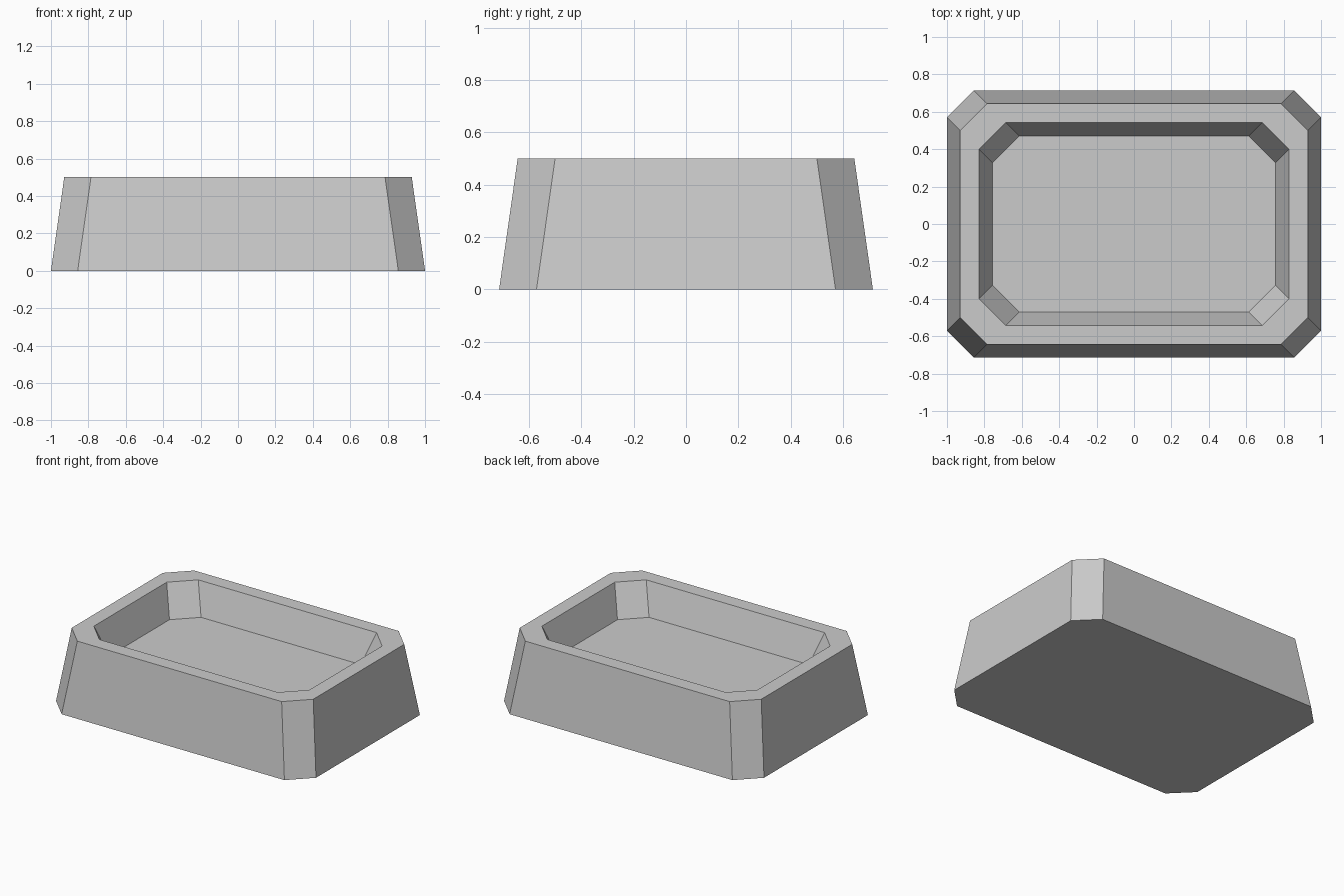
import bpy
import bmesh

cube = bpy.data.objects.get("Cube")
if cube:
    bpy.data.objects.remove(cube, do_unlink=True)

# Plain grey material
grey = bpy.data.materials.new("light_grey")
grey.use_nodes = True
colour = (0.6, 0.6, 0.6, 1)
grey.diffuse_color = colour
grey.node_tree.nodes["Principled BSDF"].inputs["Base Color"].default_value = colour

CUT = 1 / 7  # corner chamfer size


def ring(bm, hx, hy, z):
    """Rectangle with chamfered corners, counter-clockwise."""
    ix, iy = hx - CUT, hy - CUT
    points = [(hx, -iy), (hx, iy), (ix, hy), (-ix, hy),
              (-hx, iy), (-hx, -iy), (-ix, -hy), (ix, -hy)]
    return [bm.verts.new((x, y, z)) for x, y in points]


# Tray: outer base, outer rim, inner rim, sunken floor
bm = bmesh.new()
levels = [(1.0, 0.714, 0), (0.929, 0.643, 0.5), (0.829, 0.543, 0.5), (0.757, 0.471, 0.286)]
rings = [ring(bm, *level) for level in levels]
for low, high in zip(rings, rings[1:]):
    for i in range(8):
        j = (i + 1) % 8
        bm.faces.new((low[i], low[j], high[j], high[i]))
bm.faces.new(rings[0][::-1])
bm.faces.new(rings[-1])

mesh = bpy.data.meshes.new("tray")
bm.to_mesh(mesh)
bm.free()
mesh.materials.append(grey)
tray = bpy.data.objects.new("tray", mesh)
bpy.context.collection.objects.link(tray)
